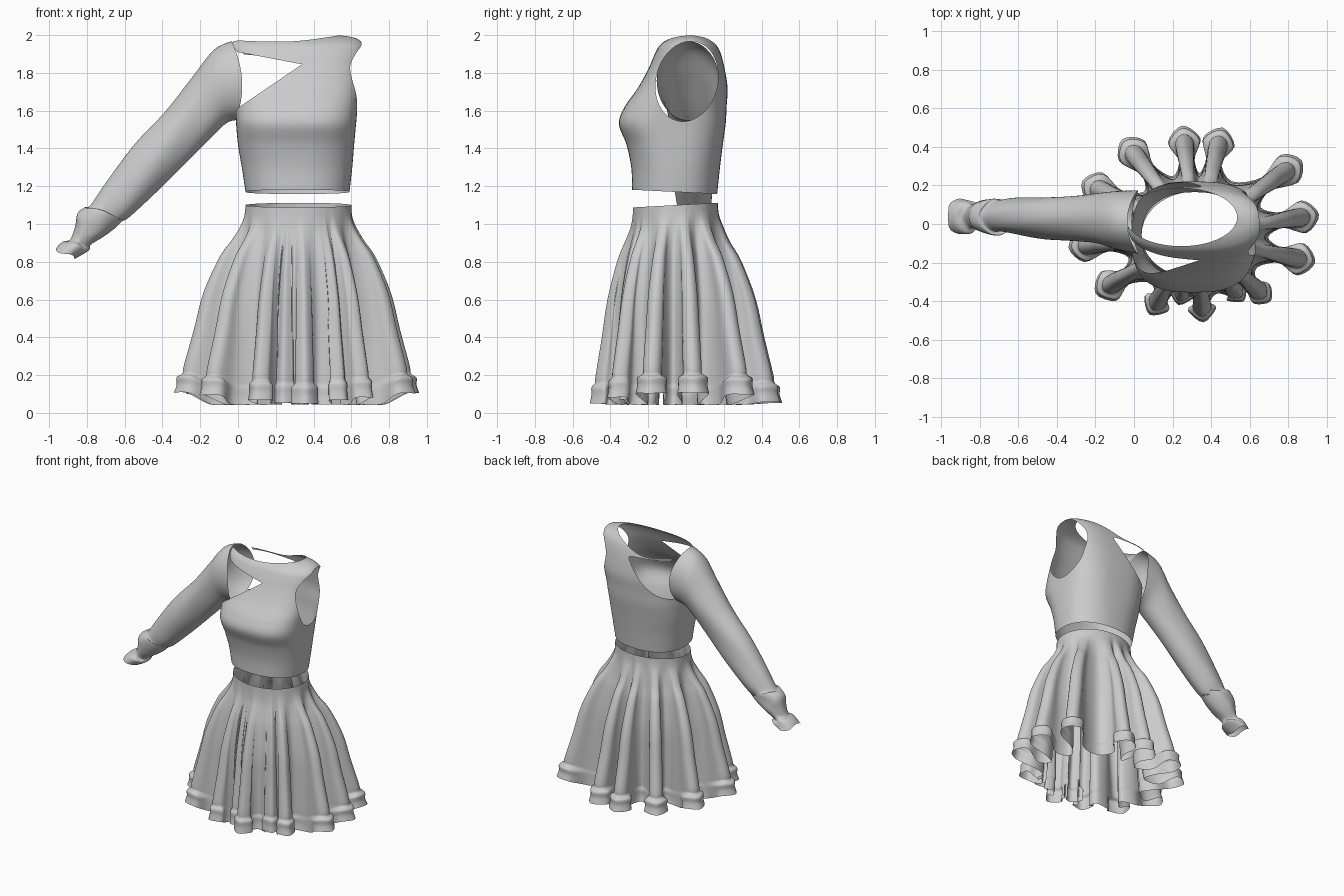
import bpy, bmesh
from math import sin, cos, pi, atan2
from mathutils import Vector

if "Cube" in bpy.data.objects:
    bpy.data.objects.remove(bpy.data.objects["Cube"])


def catmull(pts, n, closed):
    """Smooth a list of points with n steps per span."""
    out, m = [], len(pts)
    for i in range(m if closed else m - 1):
        def at(k):
            return pts[k % m] if closed else pts[max(0, min(m - 1, k))]
        a, b, c, d = at(i - 1), at(i), at(i + 1), at(i + 2)
        for s in range(n):
            t = s / n
            out.append(0.5 * (2 * b + (c - a) * t + (2 * a - 5 * b + 4 * c - d) * t * t
                              + (3 * b - a - 3 * c + d) * t ** 3))
    if not closed:
        out.append(pts[-1])
    return out


def loft(rings, nu, nv):
    """Open-ended smooth tube through closed rings."""
    rings = [catmull(r, nu, True) for r in rings]
    cols = [catmull(list(c), nv, False) for c in zip(*rings)]
    bm = bmesh.new()
    grid = [[bm.verts.new(p) for p in c] for c in cols]
    for i in range(len(grid)):
        a, b = grid[i], grid[(i + 1) % len(grid)]
        for j in range(len(a) - 1):
            bm.faces.new((a[j], a[j + 1], b[j + 1], b[j]))
    return bm


def carve(bm, f):
    """Cut away the surface where f < 0, with a clean edge."""
    new = []
    for e in list(bm.edges):
        a, b = f(e.verts[0].co), f(e.verts[1].co)
        if a * b < 0:
            new.append(bmesh.utils.edge_split(e, e.verts[0], a / (a - b))[1])
    bmesh.ops.connect_verts(bm, verts=new)
    dead = [p for p in bm.faces if f(p.calc_center_median()) < 0]
    bmesh.ops.delete(bm, geom=dead, context='FACES')


def finish(bm, name):
    bmesh.ops.recalc_face_normals(bm, faces=bm.faces)
    me = bpy.data.meshes.new(name)
    bm.to_mesh(me)
    bm.free()
    for p in me.polygons:
        p.use_smooth = True
    ob = bpy.data.objects.new(name, me)
    bpy.context.collection.objects.link(ob)


def spow(v, e):
    return (1 if v >= 0 else -1) * abs(v) ** e


# Bodice: z, left x, right x, front y, back y, squareness
rows = [(1.17, .04, .59, -.285, .165, 2.3), (1.3, .02, .605, -.29, .18, 2.4),
        (1.42, .0, .615, -.315, .195, 2.6), (1.53, -.01, .625, -.355, .21, 2.8),
        (1.62, -.015, .635, -.325, .215, 2.8), (1.72, -.03, .65, -.255, .22, 2.8),
        (1.82, -.04, .66, -.2, .205, 2.7), (1.9, -.045, .67, -.165, .185, 2.6),
        (1.95, -.04, .665, -.135, .16, 2.5), (1.985, -.01, .62, -.08, .12, 2.3),
        (2.0, .05, .53, -.02, .07, 2)]
rings = []
for z, xl, xr, yf, yb, n in rows:
    ring = []
    for k in range(32):
        a = 2 * pi * k / 32
        y = (yf + yb) / 2 + (yb - yf) / 2 * spow(sin(a), 2 / n)
        tilt = -.05 * (y + .06) if z < 1.2 else 0
        ring.append(Vector(((xl + xr) / 2 + (xr - xl) / 2 * spow(cos(a), 2 / n), y, z + tilt)))
    rings.append(ring)
bm = loft(rings, 4, 7)


def armhole(p):
    yc = .005 + .1 * (p.z - 1.76)
    return ((p.y - yc) / .165) ** 2 + ((p.z - 1.755) / .212) ** 2 - 1


carve(bm, lambda p: max(armhole(p), .54 - p.x))                      # right armhole
carve(bm, lambda p: max(armhole(p), p.x - .08))                      # left armhole
carve(bm, lambda p: max(((p.x - .245) / .29) ** 2 + ((p.y - .035) / .15) ** 2 - 1,
                        1.85 - p.z))                                 # neck opening
carve(bm, lambda p: max(p.z - 1.91 + .19 * p.x, 1.615 + .68 * p.x - p.z, p.y + .02,
                        p.x - .4))                                   # front cutout
carve(bm, lambda p: max(p.z - 1.9 + .08 * p.x, 1.6 + 2.1 * p.x * abs(p.x) - p.z, .02 - p.y,
                        p.x - .4))                                   # back cutout
finish(bm, "bodice")

# Sleeve with cuff and flounce: upper x, z, lower x, z, centre y, half depth
rows = [(-.035, 1.968, -.012, 1.55, .01, .165), (-.13, 1.92, -.06, 1.535, .02, .15),
        (-.24, 1.78, -.13, 1.47, .025, .13), (-.38, 1.6, -.25, 1.35, .03, .115),
        (-.55, 1.42, -.41, 1.19, .035, .108), (-.7, 1.22, -.56, 1.05, .04, .092),
        (-.78, 1.1, -.61, 1.015, .04, .08), (-.81, 1.09, -.6, 1.03, .04, .095),
        (-.855, 1.05, -.65, .98, .04, .09), (-.865, .98, -.71, .935, .04, .078),
        (-.885, .92, -.785, .885, .04, .06), (-.93, .905, -.79, .86, .04, .085),
        (-.97, .865, -.86, .82, .04, .09)]
rings = []
for r, (ux, uz, lx, lz, yc, yh) in enumerate(rows):
    ring = []
    for k in range(20):
        a = 2 * pi * k / 20
        c, s = cos(a), sin(a)
        wob = .006 * sin(3 * a + 1.7 * r) if r > 1 else 0
        x = (ux + lx) / 2 + (ux - lx) / 2 * c + (.045 * s * s if r == 0 else 0)
        ring.append(Vector((x + wob, yc + (yh + wob) * s, (uz + lz) / 2 + (uz - lz) / 2 * c + wob)))
    rings.append(ring)
finish(loft(rings, 3, 5), "sleeve")

# Skirt: fluted folds ending in a flounce; tips of the folds at the hem
tips = [(.96, .05), (.87, .33), (.46, .5), (.25, .51), (-.06, .44), (-.27, .22), (-.34, -.12),
        (-.2, -.36), (.08, -.47), (.23, -.42), (.36, -.51), (.57, -.4), (.71, -.4), (.94, -.2)]
tips = [Vector(t) for t in tips]
C, RX, RY = Vector((.32, -.056)), .28, .224
N = len(tips)
ang = [atan2((t.y - C.y) / RY, (t.x - C.x) / RX) for t in tips]
ang = [a + 2 * pi if i and a < ang[0] else a for i, a in enumerate(ang)]


def waist(a, off=0):
    return Vector((C.x + (RX + off) * cos(a), C.y + (RY + off) * sin(a)))


# z, fold reach, valley reach, fold half width
levels = [(1.1, 0, 0, .05), (1.04, .02, .03, .05), (.98, .08, .1, .05), (.9, .2, .3, .05),
          (.8, .37, .6, .052), (.6, .59, .95, .055), (.4, .72, 1, .055), (.2, .86, 1, .053),
          (.155, .88, 1, .055), (.13, .96, 1.1, .082), (.09, .96, 1.1, .08), (.045, 1, 1.2, .085)]
rings = []
for z, F, G, w0 in levels:
    ring = []
    for i, t in enumerate(tips):
        a = ang[i]
        lo = (ang[i - 1] - (2 * pi if i == 0 else 0) + a) / 2
        hi = (ang[(i + 1) % N] + (2 * pi if i == N - 1 else 0) + a) / 2
        base = waist(a, .08)
        d = (t - base).normalized()
        side = Vector((-d.y, d.x))
        near = min((t - tips[i - 1]).length, (t - tips[(i + 1) % N]).length)
        w = min(w0, .46 * near)
        neck = min(.04, .28 * near)
        mid = base + (t - base) * .3
        rise = .06 * abs(t.x - C.x) / .65

        def add(angle, hem, wt, lift=0):
            p = waist(angle).lerp(hem, wt)
            ring.append(Vector((p.x, p.y, z + lift * F + (.055 * (p.y + .056) * (1 - F) if z > .95 else 0))))
        add(lo, waist(lo, .08), G)
        add(lo + (a - lo) * .35, mid - side * neck, (F + G) / 2)
        add(lo + (a - lo) * .7, t - d * w * .9 - side * w, F, rise)
        add(a, t, F, rise)
        add(a + (hi - a) * .3, t - d * w * .9 + side * w, F, rise)
        add(a + (hi - a) * .65, mid + side * neck, (F + G) / 2)
    rings.append(ring)
finish(loft(rings, 4, 4), "skirt")
